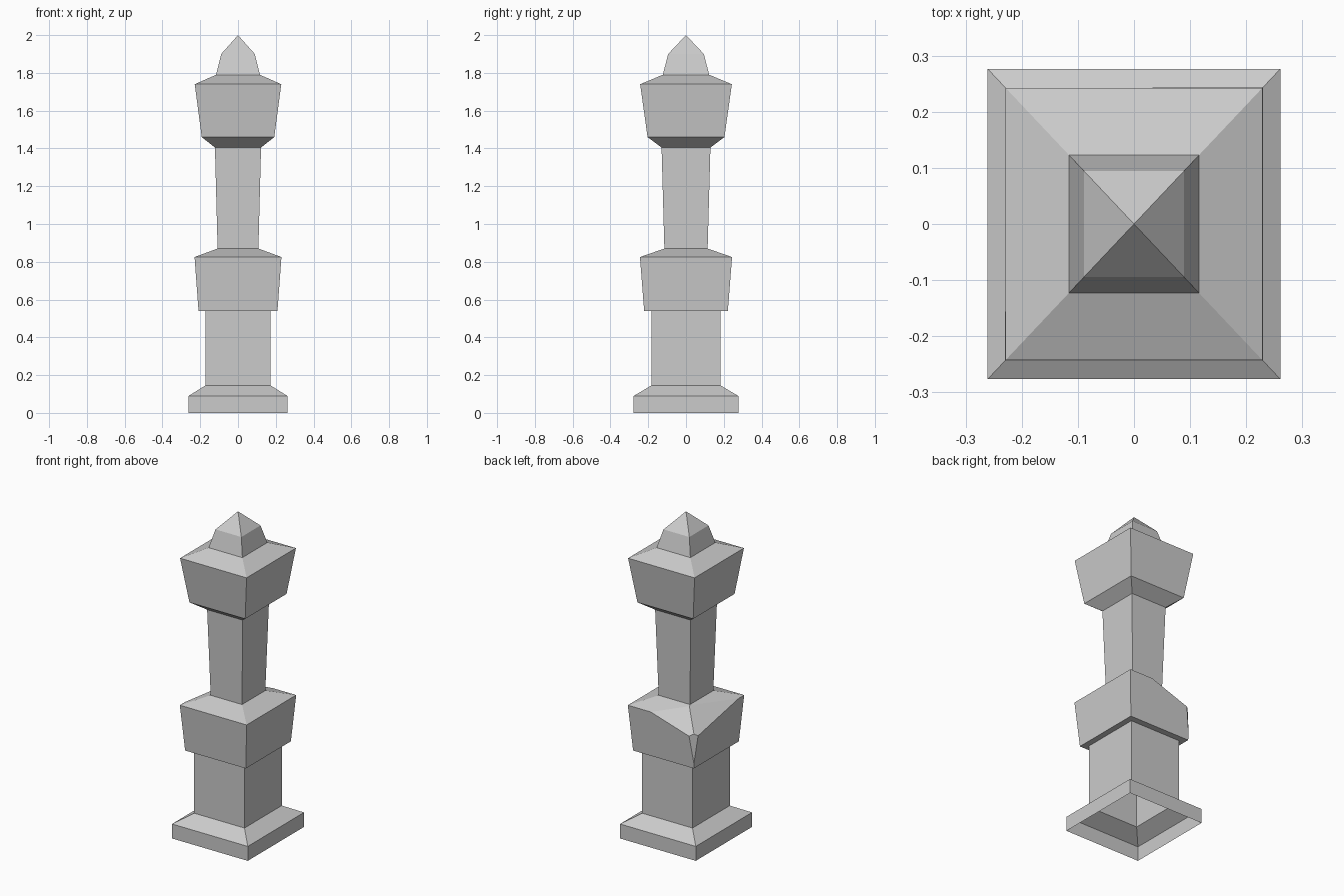
import bpy, bmesh
from mathutils import Vector

if "Cube" in bpy.data.objects:
    bpy.data.objects.remove(bpy.data.objects["Cube"])

DEPTH = 1.06  # the plan is slightly deeper than wide

stone = bpy.data.materials.new("grey_stone")
stone.use_nodes = True
grey = (0.6, 0.6, 0.6, 1)
stone.diffuse_color = grey
stone.node_tree.nodes["Principled BSDF"].inputs["Base Color"].default_value = grey


def chip(bm, points, lost):
    """Slice off the side of a plane that holds the lost point, and cap the cut."""
    a, b, c = map(Vector, points)
    normal = (b - a).cross(c - a).normalized()
    if normal.dot(Vector(lost) - a) < 0:
        normal.negate()
    cut = bmesh.ops.bisect_plane(bm, geom=bm.verts[:] + bm.edges[:] + bm.faces[:],
                                 plane_co=a, plane_no=normal, clear_outer=True)
    edges = [e for e in cut["geom_cut"] if isinstance(e, bmesh.types.BMEdge)]
    bmesh.ops.contextual_create(bm, geom=edges)


def square_shell(name, profile, chips=(), lost=None):
    """Four-sided open shell through (half width, height) pairs; zero makes a tip."""
    bm = bmesh.new()
    rings = []
    for half, z in profile:
        signs = [(-1, -1), (1, -1), (1, 1), (-1, 1)] if half else [(0, 0)]
        rings.append([bm.verts.new((sx * half, sy * half * DEPTH, z)) for sx, sy in signs])
    for low, high in zip(rings, rings[1:]):
        for i in range(4):
            j = (i + 1) % 4
            top = [high[j], high[i]] if len(high) == 4 else [high[0]]
            bm.faces.new([low[i], low[j]] + top)
    for points in chips:
        chip(bm, points, lost)
    bmesh.ops.recalc_face_normals(bm, faces=bm.faces[:])
    mesh = bpy.data.meshes.new(name)
    bm.to_mesh(mesh)
    bm.free()
    mesh.materials.append(stone)
    obj = bpy.data.objects.new(name, mesh)
    bpy.context.collection.objects.link(obj)
    return obj


# Plinth and lower pillar, open underneath
square_shell("plinth", [(0.261, 0), (0.261, 0.09), (0.173, 0.145)])
square_shell("lower_pillar", [(0.173, 0.145), (0.173, 0.54)])

# Lower block with its broken back corner
inner, edge = (-0.115, 0.13, 0.862), (-0.225, 0.235, 0.73)
breaks = [
    [(0.07, 0.243, 0.825), inner, edge],
    [(-0.23, -0.19, 0.825), inner, edge],
    [(-0.212, 0.222, 0.59), (-0.19, 0.235, 0.73), (-0.225, 0.2, 0.73)],
]
square_shell("lower_block", [(0.173, 0.54), (0.209, 0.54), (0.23, 0.825), (0.108, 0.87)],
             breaks, lost=(-0.23, 0.243, 0.825))

# Flaring shaft, upper block and pointed finial
square_shell("shaft", [(0.108, 0.87), (0.122, 1.405)])
square_shell("upper_block", [(0.122, 1.405), (0.192, 1.46), (0.229, 1.74), (0.116, 1.79)])
square_shell("finial", [(0.116, 1.79), (0.089, 1.9), (0, 2.0)])
